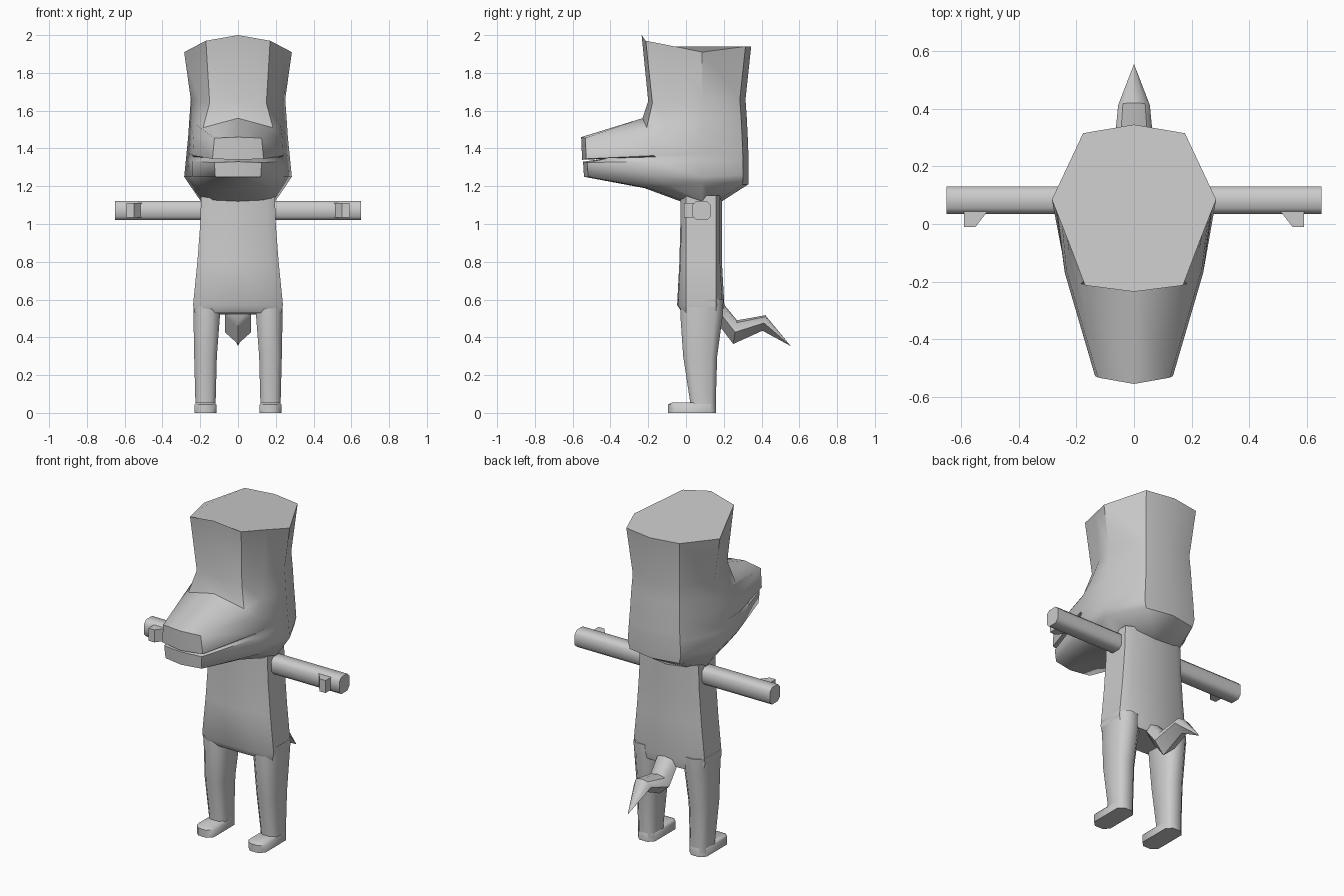
import bpy, bmesh, math

if "Cube" in bpy.data.objects:
    bpy.data.objects.remove(bpy.data.objects["Cube"])

grey = bpy.data.materials.new("plain_grey")
grey.diffuse_color = (0.6, 0.6, 0.6, 1)
grey.use_nodes = True
grey.node_tree.nodes["Principled BSDF"].inputs["Base Color"].default_value = grey.diffuse_color


def loft(name, rings, angle=50):
    """Skin a list of equal-length closed rings and cap both ends."""
    bm = bmesh.new()
    loops = [[bm.verts.new(p) for p in ring] for ring in rings]
    n = len(loops[0])
    for a, b in zip(loops, loops[1:]):
        for i in range(n):
            j = (i + 1) % n
            bm.faces.new((a[i], a[j], b[j], b[i]))
    for cap in (loops[0], loops[-1]):
        if len(cap) > 2:
            bm.faces.new(cap)
    bmesh.ops.remove_doubles(bm, verts=bm.verts, dist=0.0005)
    bmesh.ops.recalc_face_normals(bm, faces=bm.faces)
    mesh = bpy.data.meshes.new(name)
    bm.to_mesh(mesh)
    bm.free()
    mesh.materials.append(grey)
    ob = bpy.data.objects.new(name, mesh)
    bpy.context.collection.objects.link(ob)
    bpy.ops.object.select_all(action='DESELECT')
    ob.select_set(True)
    bpy.context.view_layer.objects.active = ob
    bpy.ops.object.shade_smooth_by_angle(angle=math.radians(angle))
    return ob


def mirrored(half):
    """Complete a ring whose first and last points lie on x = 0."""
    return half + [(-x, y, z) for x, y, z in half[-2:0:-1]]


def flip(rings):
    return [[(-x, y, z) for x, y, z in r] for r in rings]


def head_ring(fy, fz, sx, sz, cx, cy, w, wz, by, bz):
    # front centre, front corner, cheek, side, back corner, back centre
    return mirrored([(0, fy, fz), (sx, fy + 0.022, sz), (cx, cy, (sz + wz) / 2),
                     (w, 0.085, wz), (w * 0.62, by - 0.03, bz), (0, by, bz)])


# Head: skull, long snout and slit mouth in one skin
head_rows = [
    (-.235, 2.00, .170, 1.97, .228, -.06, .285, 1.91, .345, 1.94),
    (-.200, 1.65, .150, 1.64, .205, -.05, .250, 1.66, .315, 1.66),
    (-.230, 1.56, .185, 1.51, .225, -.10, .258, 1.55, .322, 1.56),
    (-.555, 1.46, .125, 1.455, .235, -.16, .264, 1.46, .327, 1.46),
    (-.550, 1.34, .135, 1.345, .240, -.17, .272, 1.38, .330, 1.38),
    (-.430, 1.345, .130, 1.35, .235, -.16, .274, 1.36, .331, 1.36),
    (-.545, 1.33, .125, 1.325, .240, -.17, .276, 1.34, .331, 1.34),
    (-.540, 1.25, .120, 1.25, .240, -.15, .285, 1.25, .332, 1.26),
    (-.220, 1.19, .150, 1.19, .220, -.09, .265, 1.22, .330, 1.21),
    (-.030, 1.12, .130, 1.12, .180, .03, .200, 1.125, .190, 1.12),
]
loft("head", [head_ring(*r) for r in head_rows], 45)


# Torso: slightly flared, with an overhanging front hem
def torso_ring(w, f, b, zf, zb):
    return mirrored([(0, f, zf), (.78 * w, f + .005, zf), (w, .0, zf), (w, .16, zb),
                     (.78 * w, b - .01, zb), (0, b, zb)])


loft("torso", [torso_ring(.195, -.03, .19, 1.15, 1.15),
               torso_ring(.20, -.03, .19, 1.0, 1.0),
               torso_ring(.215, -.035, .19, .8, .8),
               torso_ring(.238, -.047, .203, .57, .57),
               torso_ring(.228, -.02, .195, .53, .52)], 50)


def box_ring(x0, x1, y0, y1, z, c=.025):
    """Horizontal rectangle with clipped corners."""
    return [(x0 + c, y0, z), (x1 - c, y0, z), (x1, y0 + c, z), (x1, y1 - c, z),
            (x1 - c, y1, z), (x0 + c, y1, z), (x0, y1 - c, z), (x0, y0 + c, z)]


def arm_ring(x, y0=.035, y1=.13, z0=1.02, z1=1.122, c=.02):
    return [(x, p, q) for p, q, _ in box_ring(y0, y1, z0, z1, 0, c)]


leg = [box_ring(.10, .236, -.03, .198, .60, .04),
       box_ring(.095, .236, -.03, .195, .52, .04),
       box_ring(.112, .232, -.015, .165, .30, .03),
       box_ring(.118, .226, .02, .158, .07, .025),
       box_ring(.118, .226, .02, .158, .02, .025)]
foot = [box_ring(.125, .220, -.075, .155, .055, .02),
        box_ring(.115, .229, -.095, .16, .045, .03),
        box_ring(.115, .229, -.095, .16, .0, .03)]
arm = [arm_ring(x) for x in (.15, .40, .65)]
thumb = [[(x, y, z) for x, y in ((.50, .05), (.515, .035), (.55, -.01),
                                 (.59, -.01), (.59, .05))] for z in (1.035, 1.11)]

for part, rings, ang in (("leg", leg, 50), ("foot", foot, 50),
                         ("arm", arm, 50), ("thumb", thumb, 35)):
    loft("left_" + part, rings, ang)
    loft("right_" + part, flip(rings), ang)


# Tail: zigzag with a pointed tip
def tail_ring(top, bottom, w):
    (ty, tz), (by, bz) = top, bottom
    my, mz = (ty + by) / 2, (tz + bz) / 2
    return mirrored([(0, ty, tz), (w * .7, ty * .8 + my * .2, tz * .8 + mz * .2),
                     (w, my, mz), (0, by, bz)])


loft("tail", [tail_ring((.16, .62), (.16, .48), .06),
              tail_ring((.20, .575), (.185, .45), .07),
              tail_ring((.27, .49), (.25, .365), .07),
              tail_ring((.42, .517), (.405, .435), .055),
              tail_ring((.553, .356), (.552, .355), .001)], 50)
